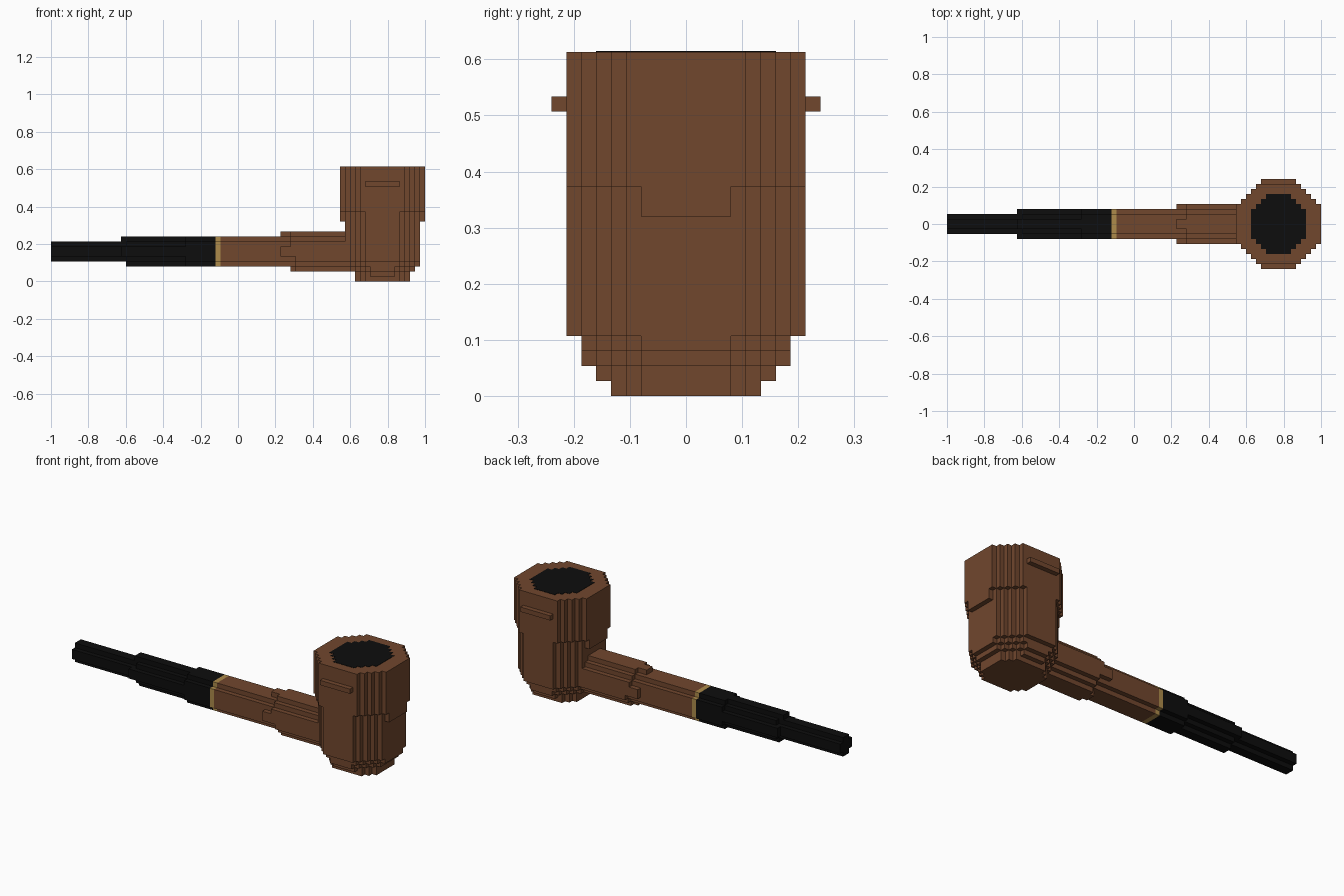
import bpy
import bmesh
from mathutils import Vector

U = 2 / 75  # size of one block

if "Cube" in bpy.data.objects:
    bpy.data.objects.remove(bpy.data.objects["Cube"], do_unlink=True)


def make_material(name, colour):
    mat = bpy.data.materials.new(name)
    mat.use_nodes = True
    mat.diffuse_color = (*colour, 1)
    bsdf = mat.node_tree.nodes["Principled BSDF"]
    bsdf.inputs["Base Color"].default_value = (*colour, 1)
    bsdf.inputs["Roughness"].default_value = 0.8
    return mat


WOOD = make_material("brown wood", (0.165, 0.063, 0.027))
BLACK = make_material("black", (0.004, 0.004, 0.004))
GOLD = make_material("gold", (0.42, 0.26, 0.07))


def finish(name, bm, mat):
    bmesh.ops.recalc_face_normals(bm, faces=bm.faces)
    mesh = bpy.data.meshes.new(name)
    bm.to_mesh(mesh)
    bm.free()
    mesh.materials.append(mat)
    obj = bpy.data.objects.new(name, mesh)
    bpy.context.collection.objects.link(obj)
    return obj


def stepped_outline(hu, hv, flat):
    """Stair-cornered octagon: the u ends are flat for |v| <= flat."""
    quarter = []
    for j in range(hv - flat + 1):
        if j:
            quarter.append((hu - j, flat + j - 1))
        quarter.append((hu - j, flat + j))
    back = quarter[::-1]
    return (quarter + [(-u, v) for u, v in back]
            + [(-u, -v) for u, v in quarter] + [(u, -v) for u, v in back])


def prism(name, outline, place, lo, hi, mat):
    """Extrude an outline from lo to hi; place maps (u, v, w) to a point."""
    bm = bmesh.new()
    ends = [[bm.verts.new(Vector(place(u, v, w)) * U) for u, v in outline]
            for w in (lo, hi)]
    bm.faces.new(ends[0])
    bm.faces.new(ends[1])
    n = len(outline)
    for i in range(n):
        k = (i + 1) % n
        bm.faces.new((ends[0][i], ends[0][k], ends[1][k], ends[1][i]))
    return finish(name, bm, mat)


def bowl_layer(name, lo, hi, hx, hy, flat, mat=WOOD):
    prism(name, stepped_outline(hx, hy, flat),
          lambda u, v, w: (29 + u, v, w), lo, hi, mat)


def stem_part(name, lo, hi, half, flat, mat):
    prism(name, stepped_outline(half, half, flat),
          lambda u, v, w: (w, u, 6 + v), lo, hi, mat)


def box(name, x, y, z, mat):
    bm = bmesh.new()
    bmesh.ops.create_cube(bm, size=1)
    for vert in bm.verts:
        vert.co = Vector([U * (r[0] if c < 0 else r[1])
                          for c, r in zip(vert.co, (x, y, z))])
    finish(name, bm, mat)


# Bowl: stepped base, body and wider upper collar
bowl_layer("bowl_foot", 0, 1, 5.5, 5, 3)
bowl_layer("bowl_base_lower", 1, 2, 5.5, 6, 3)
bowl_layer("bowl_base_middle", 2, 3, 6.5, 7, 3)
bowl_layer("bowl_base_upper", 3, 4, 7.5, 7, 3)
bowl_layer("bowl_body", 4, 14, 7.5, 8, 4)
bowl_layer("bowl_collar", 14, 23, 8.5, 8, 4)
box("collar_tab", (20.5, 37.5), (-3, 3), (12, 14), WOOD)

# Dark opening and the raised bar on each side
bowl_layer("bowl_opening", 22.9, 23.06, 5.5, 6, 3, BLACK)
for side, y in (("front", (-9, -8)), ("back", (8, 9))):
    box(side + "_bar", (25.5, 32.5), y, (19, 20), WOOD)

# Wooden shank with its thicker end and stepped tongues
stem_part("shank", -3.5, 12, 3, 2, WOOD)
stem_part("shank_thick", 11.5, 25, 4, 2, WOOD)
box("shank_step_side", (10.5, 12), (-4, 4), (5, 8), WOOD)
box("shank_step_corner", (10.5, 12), (-3, 3), (5, 9), WOOD)
box("shank_step_top", (10.5, 12), (-2, 2), (5, 10), WOOD)
box("shank_tongue_side", (8.5, 12), (-4, 4), (5, 7), WOOD)
box("shank_tongue_top", (8.5, 12), (-1, 1), (6, 10), WOOD)
box("shank_tongue_bottom", (10.5, 12), (-1, 1), (2, 6), WOOD)

# Gold ring
stem_part("ring", -4.5, -3.5, 3, 2, GOLD)

# Black mouthpiece: thick end, narrow ridges, slim tip
stem_part("mouthpiece_thick", -10.5, -4.5, 3, 2, BLACK)
stem_part("mouthpiece_middle", -22.5, -10.5, 3, 1, BLACK)
box("mouthpiece_ridge_side", (-23.5, -22.5), (-3, 3), (5, 7), BLACK)
box("mouthpiece_ridge_top", (-23.5, -22.5), (-1, 1), (6, 9), BLACK)
stem_part("mouthpiece_tip", -37.5, -22.5, 2, 1, BLACK)
